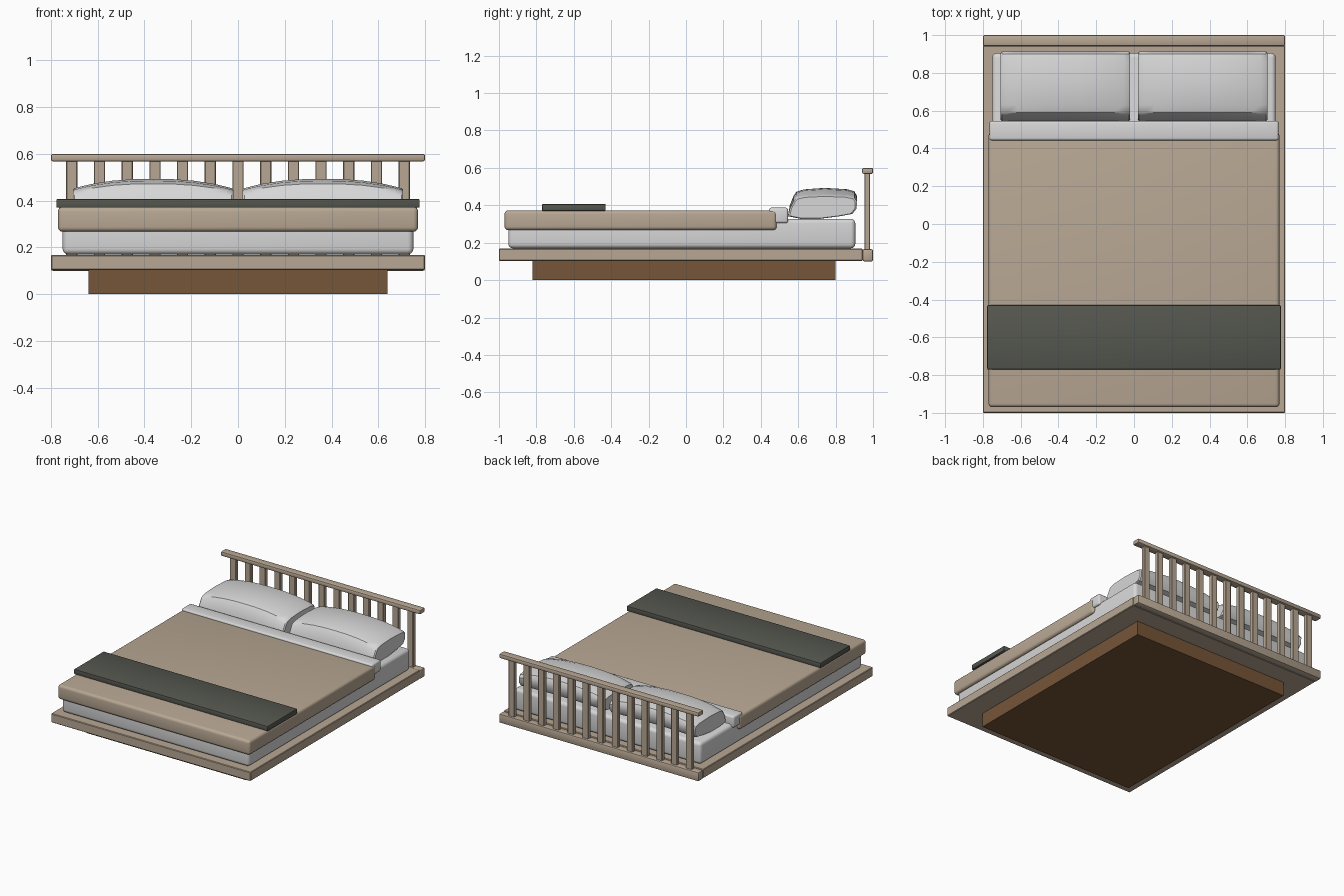
import bpy, bmesh, math

cube = bpy.data.objects.get("Cube")
if cube:
    bpy.data.objects.remove(cube, do_unlink=True)


def material(name, rgb):
    mat = bpy.data.materials.new(name)
    mat.use_nodes = True
    mat.diffuse_color = (*rgb, 1)
    mat.node_tree.nodes["Principled BSDF"].inputs["Base Color"].default_value = (*rgb, 1)
    return mat


tan = material("tan", (0.48, 0.39, 0.295))
brown = material("brown wood", (0.18, 0.092, 0.04))
white = material("white linen", (0.68, 0.68, 0.68))
charcoal = material("charcoal wool", (0.09, 0.094, 0.078))


def add_object(name, bm, mat):
    bmesh.ops.recalc_face_normals(bm, faces=bm.faces)
    mesh = bpy.data.meshes.new(name)
    bm.to_mesh(mesh)
    bm.free()
    mesh.materials.append(mat)
    obj = bpy.data.objects.new(name, mesh)
    bpy.context.collection.objects.link(obj)
    bpy.ops.object.select_all(action="DESELECT")
    bpy.context.view_layer.objects.active = obj
    obj.select_set(True)
    bpy.ops.object.shade_smooth_by_angle(angle=math.radians(35))
    return obj


def box(name, xs, ys, zs, mat, radius=0.0, segments=2):
    """Box between the given limits, with rounded edges."""
    bm = bmesh.new()
    bmesh.ops.create_cube(bm, size=1)
    for v in bm.verts:
        v.co = [lo + (hi - lo) * (c + 0.5) for c, (lo, hi) in zip(v.co, (xs, ys, zs))]
    if radius:
        bmesh.ops.bevel(bm, geom=bm.edges[:], offset=radius, segments=segments,
                        profile=0.5, affect="EDGES")
    return add_object(name, bm, mat)


def wide(half):
    return (-half, half)


# Plinth and platform
box("plinth", wide(0.64), (-0.82, 0.8), (0, 0.105), brown)
box("platform", wide(0.8), (-1, 0.945), (0.103, 0.168), tan, 0.004, 1)

# Headboard: two rails joined by evenly spaced slats
box("headboard_bottom_rail", wide(0.8), (0.945, 1), (0.1, 0.165), tan, 0.008)
box("headboard_top_rail", wide(0.8), (0.942, 1), (0.568, 0.6), tan, 0.008)
slats = 13
for i in range(slats):
    x = -0.711 + i * 1.422 / (slats - 1)
    box(f"headboard_slat_{i + 1}", (x - 0.024, x + 0.024), (0.955, 0.985),
        (0.15, 0.58), tan, 0.003, 1)

# Mattress and bedding
box("mattress", wide(0.75), (-0.95, 0.905), (0.17, 0.328), white, 0.024, 4)
box("duvet", wide(0.77), (-0.97, 0.485), (0.267, 0.373), tan, 0.02, 4)
box("folded_sheet", wide(0.765), (0.443, 0.546), (0.305, 0.387), white, 0.012, 3)
box("throw_blanket", wide(0.777), (-0.77, -0.43), (0.37, 0.407), charcoal, 0.005, 2)

# Pillows: one side profile swept across the width, domed in the middle
profile = [(0.545, 0.345), (0.555, 0.4), (0.575, 0.45), (0.59, 0.472), (0.63, 0.485),
           (0.74, 0.493), (0.86, 0.486), (0.9, 0.475), (0.914, 0.45), (0.912, 0.4),
           (0.89, 0.362), (0.82, 0.345), (0.72, 0.328), (0.61, 0.328)]
stations = [-1, -0.98, -0.9, -0.75, -0.5, -0.25, 0, 0.25, 0.5, 0.75, 0.9, 0.98, 1]
base, middle_y, middle_z = 0.33, 0.73, 0.395


def pillow(name, centre):
    bm = bmesh.new()
    rings = []
    for t in stations:
        dome = 1 - 0.26 * abs(t) ** 2.5
        pinch = 0.95 if abs(t) == 1 else 1
        rings.append([bm.verts.new((centre + 0.343 * t,
                                    middle_y + (y - middle_y) * pinch,
                                    middle_z + (base + (z - base) * dome - middle_z) * pinch))
                      for y, z in profile])
    n = len(profile)
    for a, b in zip(rings, rings[1:]):
        for i in range(n):
            j = (i + 1) % n
            bm.faces.new((a[i], a[j], b[j], b[i]))
    bm.faces.new(rings[0])
    bm.faces.new(rings[-1])
    add_object(name, bm, white)


for side, sign in (("left", 1), ("right", -1)):
    pillow(f"{side}_pillow", sign * 0.363)
